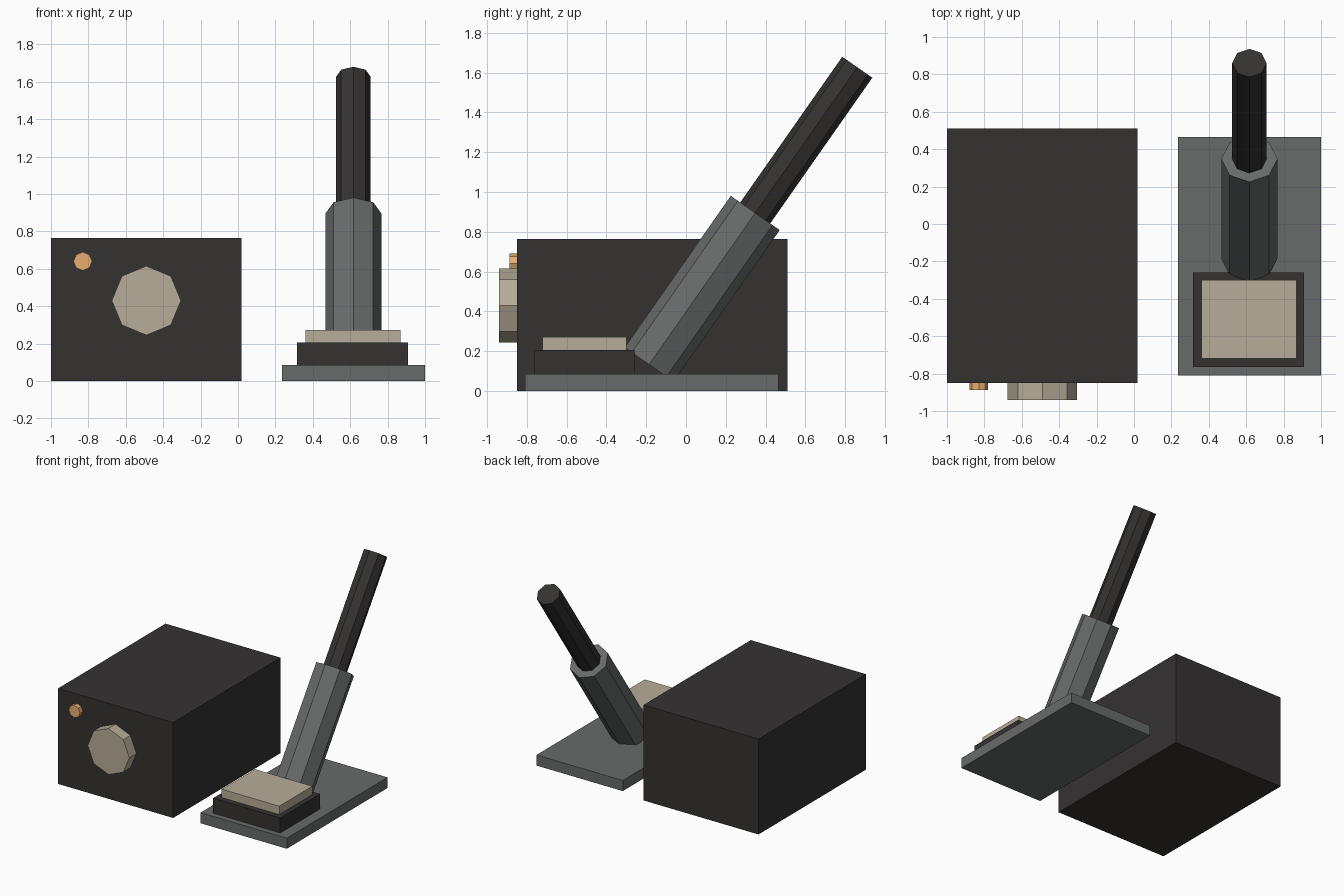
import bpy
from math import cos, sin, pi, radians
from mathutils import Vector

if "Cube" in bpy.data.objects:
    bpy.data.objects.remove(bpy.data.objects["Cube"])


def material(name, rgb):
    m = bpy.data.materials.new(name)
    m.diffuse_color = (*rgb, 1)
    m.use_nodes = True
    m.node_tree.nodes["Principled BSDF"].inputs["Base Color"].default_value = m.diffuse_color
    return m


dark = material("dark", (0.035, 0.032, 0.031))
steel = material("steel", (0.14, 0.147, 0.147))
beige = material("beige", (0.47, 0.42, 0.32))
amber = material("amber", (0.80, 0.42, 0.16))


def make(name, verts, faces, mat):
    me = bpy.data.meshes.new(name)
    me.from_pydata(verts, [], faces)
    me.materials.append(mat)
    ob = bpy.data.objects.new(name, me)
    bpy.context.collection.objects.link(ob)
    return ob


def box(name, x, y, z, mat):
    verts = [(a, b, c) for c in z for a, b in
             ((x[0], y[0]), (x[1], y[0]), (x[1], y[1]), (x[0], y[1]))]
    sides = [(i, (i + 1) % 4, (i + 1) % 4 + 4, i + 4) for i in range(4)]
    return make(name, verts, [(3, 2, 1, 0), (4, 5, 6, 7)] + sides, mat)


def prism(name, start, end, r, mat, n=8):
    """Octagonal bar between two points, one corner facing +x."""
    start, end = Vector(start), Vector(end)
    u = Vector((1, 0, 0))
    v = (end - start).normalized().cross(u)
    ring = [r * (cos(2 * pi * i / n) * u + sin(2 * pi * i / n) * v) for i in range(n)]
    verts = [start + p for p in ring] + [end + p for p in ring]
    sides = [(i, (i + 1) % n, (i + 1) % n + n, i + n) for i in range(n)]
    caps = [tuple(reversed(range(n))), tuple(range(n, 2 * n))]
    return make(name, verts, caps + sides, mat)


# Control box with dial and lamp on its front
box("control_box", (-1, 0.02), (-0.85, 0.51), (0, 0.765), dark)
prism("dial", (-0.49, -0.84, 0.43), (-0.49, -0.94, 0.43), 0.185, beige)
prism("lamp", (-0.83, -0.84, 0.64), (-0.83, -0.887, 0.64), 0.05, amber)

# Stand: base plate, block and pad
box("base_plate", (0.235, 1), (-0.81, 0.465), (0, 0.085), steel)
box("block", (0.315, 0.91), (-0.765, -0.26), (0.08, 0.205), dark)
box("pad", (0.36, 0.87), (-0.72, -0.30), (0.2, 0.272), beige)

# Leaning column: thick sleeve and thin rod along one axis
axis = Vector((0, sin(radians(35)), cos(radians(35))))
joint = Vector((0.617, 0.348, 0.895))
prism("sleeve", joint - 0.93 * axis, joint, 0.15, steel)
prism("rod", joint - 0.03 * axis, joint + 0.894 * axis, 0.092, dark)
